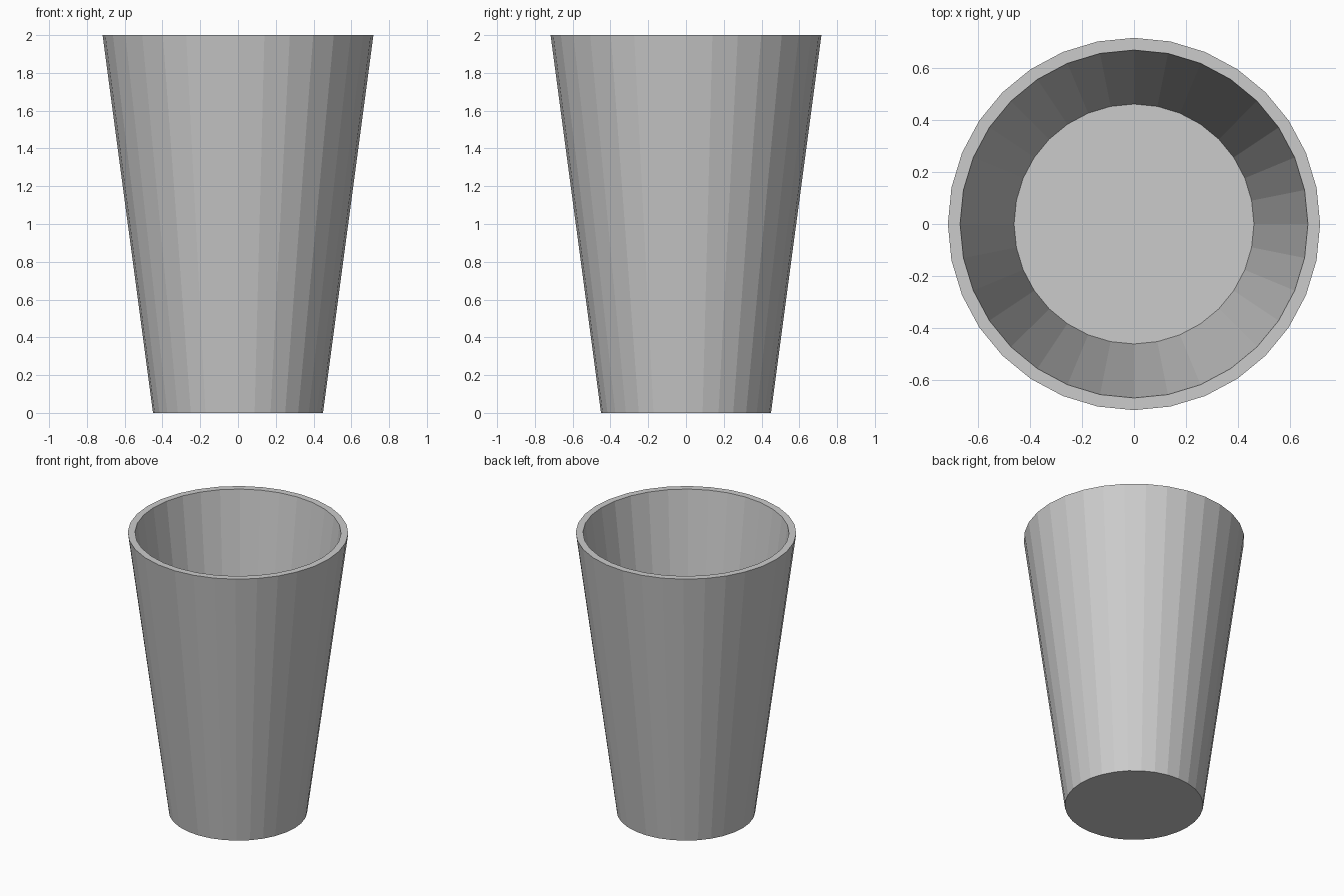
import bpy, bmesh, math

if "Cube" in bpy.data.objects:
    bpy.data.objects.remove(bpy.data.objects["Cube"])

SIDES = 32
# (radius, height): outer base, outer rim, inner rim, inner floor
PROFILE = [(0.45, 0.0), (0.717, 2.0), (0.67, 2.0), (0.462, 0.42)]


def ring(bm, radius, z):
    step = 2 * math.pi / SIDES
    return [bm.verts.new((radius * math.cos(i * step), radius * math.sin(i * step), z))
            for i in range(SIDES)]


bm = bmesh.new()
rings = [ring(bm, r, z) for r, z in PROFILE]

# Outer wall, rim and inner wall
for a, b in zip(rings, rings[1:]):
    for i in range(SIDES):
        j = (i + 1) % SIDES
        bm.faces.new((a[i], a[j], b[j], b[i]))

# Underside and inner floor of the thick base
bm.faces.new(rings[0][::-1])
bm.faces.new(rings[-1])
bmesh.ops.recalc_face_normals(bm, faces=bm.faces[:])

mesh = bpy.data.meshes.new("drinking_glass")
bm.to_mesh(mesh)
bm.free()
bpy.context.collection.objects.link(bpy.data.objects.new("drinking_glass", mesh))
